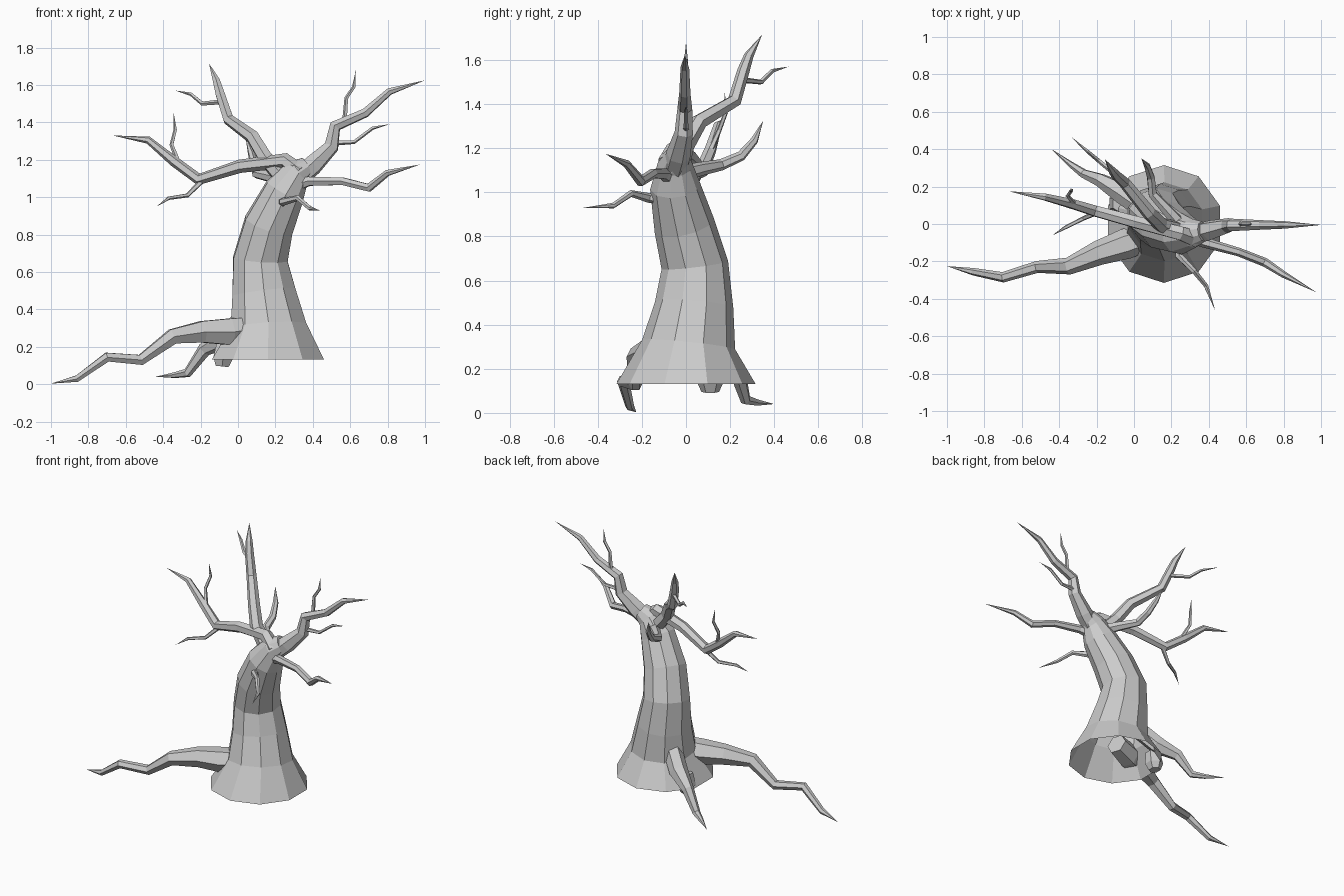
import bpy, bmesh
from math import cos, sin, tau
from mathutils import Vector


def tube(name, pts, sides=6, start_dir=None, cap_start=True):
    """Flat-faced tapering tube through (x, y, z, radius); zero radius = point."""
    P = [Vector(p[:3]) for p in pts]
    bm = bmesh.new()
    rings, side = [], None
    for i, p in enumerate(P):
        a = (p - P[i - 1]).normalized() if i else Vector()
        b = (P[i + 1] - p).normalized() if i < len(P) - 1 else Vector()
        t = (a + b).normalized()
        if i == 0 and start_dir:
            t = Vector(start_dir)
        if side is None:
            side = Vector((1, 0, 0)) if abs(t.x) < 0.8 else Vector((0, 0, 1))
        side = (side - t * side.dot(t)).normalized()
        up = t.cross(side)
        r = pts[i][3]
        if r == 0:
            rings.append([bm.verts.new(p)])
        else:
            rings.append([bm.verts.new(p + r * (side * cos(tau * (k + .5) / sides)
                                                + up * sin(tau * (k + .5) / sides)))
                          for k in range(sides)])
    for lo, hi in zip(rings, rings[1:]):
        for k in range(sides):
            n = (k + 1) % sides
            if len(hi) == 1:
                bm.faces.new((lo[k], lo[n], hi[0]))
            else:
                bm.faces.new((lo[k], lo[n], hi[n], hi[k]))
    if cap_start:
        bm.faces.new(rings[0][::-1])
    if len(rings[-1]) > 1:
        bm.faces.new(rings[-1])
    me = bpy.data.meshes.new(name)
    bm.to_mesh(me)
    bm.free()
    ob = bpy.data.objects.new(name, me)
    bpy.context.collection.objects.link(ob)
    return ob


# Leaning trunk, open underneath
tube("trunk", [(.16, 0, .132, .315), (.163, .012, .31, .212), (.138, .037, .49, .178),
               (.12, .04, .67, .152), (.165, -.008, .85, .138), (.25, -.05, 1.03, .114),
               (.315, -.05, 1.13, .08), (.37, -.04, 1.165, .055)],
     sides=10, start_dir=(0, 0, 1), cap_start=False)

# Main branches
tube("right_branch", [(.32, -.055, 1.10, .055), (.40, -.035, 1.17, .056), (.50, -.01, 1.27, .042),
                      (.52, -.005, 1.38, .034), (.68, -.005, 1.45, .026), (.81, -.005, 1.565, .02),
                      (1.0, -.005, 1.625, 0)])
tube("left_branch", [(.33, -.08, 1.13, .05), (.25, -.05, 1.195, .042), (.01, .01, 1.165, .036),
                     (-.21, .07, 1.095, .032), (-.34, .11, 1.19, .028),
                     (-.48, .145, 1.305, .02), (-.67, .175, 1.33, 0)])
tube("upper_branch", [(.26, -.04, 1.08, .05), (.145, -.005, 1.21, .042), (.08, .06, 1.32, .038),
                      (-.05, .22, 1.415, .032), (-.095, .26, 1.55, .028),
                      (-.115, .285, 1.62, .022), (-.155, .345, 1.715, 0)])
tube("low_right_branch", [(.29, -.06, 1.06, .04), (.38, -.10, 1.085, .028), (.56, -.15, 1.085, .023),
                          (.70, -.205, 1.05, .024), (.80, -.27, 1.13, .018), (.975, -.365, 1.175, 0)])
tube("back_branch", [(.27, -.03, 1.08, .04), (.19, .06, 1.105, .032), (.10, .16, 1.125, .026),
                     (.09, .25, 1.165, .023), (.07, .31, 1.235, .018), (.04, .35, 1.325, 0)])
tube("front_branch", [(.24, -.08, .97, .03), (.24, -.17, .975, .022), (.32, -.25, .995, .016),
                      (.385, -.33, .94, .013), (.435, -.465, .93, 0)])

# Thin twigs
twigs = [
    [(.57, 0, 1.40, .014), (.58, 0, 1.53, .011), (.62, 0, 1.59, .01), (.63, 0, 1.68, 0)],
    [(.51, 0, 1.29, .015), (.62, 0, 1.295, .011), (.72, 0, 1.37, .01), (.81, 0, 1.39, 0)],
    [(-.08, .25, 1.51, .014), (-.19, .34, 1.50, .012), (-.25, .39, 1.55, .01), (-.335, .465, 1.57, 0)],
    [(-.32, .11, 1.19, .014), (-.355, .15, 1.28, .011), (-.335, .18, 1.36, .01), (-.345, .175, 1.455, 0)],
    [(-.20, .06, 1.08, .015), (-.27, .03, 1.01, .012), (-.37, -.02, .995, .01), (-.435, -.06, .95, 0)],
]
for i, w in enumerate(twigs):
    tube(f"twig_{i + 1}", w, sides=5)

# Roots reaching down to the ground
tube("long_root", [(.10, -.06, .30, .07), (-.04, -.105, .28, .082), (-.19, -.155, .28, .066),
                   (-.35, -.225, .255, .046), (-.52, -.23, .13, .032), (-.70, -.285, .145, .028),
                   (-.86, -.255, .03, .02), (-1.0, -.225, .003, 0)])
tube("back_root", [(.06, .08, .38, .06), (-.06, .165, .25, .06), (-.18, .235, .185, .038),
                   (-.27, .27, .06, .025), (-.34, .32, .048, .016), (-.44, .40, .04, 0)])
tube("root_stub", [(-.07, .11, .22, .05), (-.08, .11, .14, .06), (-.085, .11, .095, .04)])
